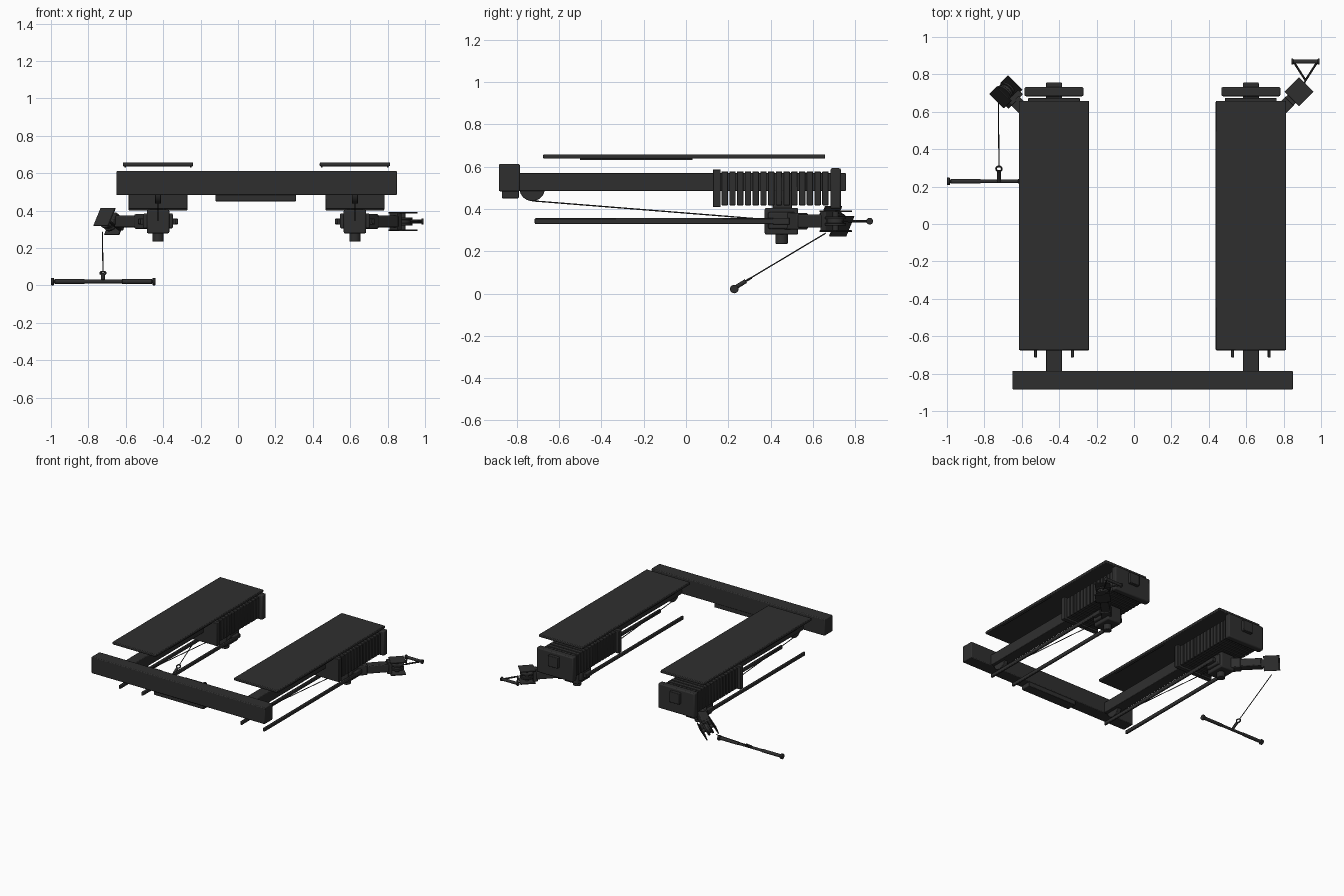
import bpy, math
from mathutils import Vector, Matrix

if "Cube" in bpy.data.objects:
    bpy.data.objects.remove(bpy.data.objects["Cube"], do_unlink=True)


def material(name, c):
    m = bpy.data.materials.new(name)
    m.use_nodes = True
    m.diffuse_color = (*c, 1)
    m.node_tree.nodes["Principled BSDF"].inputs["Base Color"].default_value = (*c, 1)
    return m


BLACK = material("matte charcoal", (0.028, 0.028, 0.028))


def finish(name, bevel=0.0):
    ob = bpy.context.object
    ob.name = name
    ob.data.materials.append(BLACK)
    if bevel:
        b = ob.modifiers.new("soft edges", 'BEVEL')
        b.width, b.segments, b.limit_method = bevel, 2, 'ANGLE'
    bpy.ops.object.shade_smooth_by_angle(angle=math.radians(35))
    return ob


def box(name, lo, hi, bevel=0.004, frame=Matrix()):
    """Box between two corners, given in the coordinates of frame."""
    lo, hi = Vector(lo), Vector(hi)
    bpy.ops.mesh.primitive_cube_add(size=1)
    ob = bpy.context.object
    ob.data.transform(Matrix.Translation((lo + hi) / 2) @ Matrix.Diagonal((*(hi - lo), 1)))
    ob.data.transform(frame)
    return finish(name, bevel)


def rod(name, p, q, r, sides=16, bevel=0.0, frame=Matrix()):
    """Cylinder from p to q, given in the coordinates of frame."""
    p, q = frame @ Vector(p), frame @ Vector(q)
    bpy.ops.mesh.primitive_cylinder_add(vertices=sides, radius=r, depth=(q - p).length)
    turn = (q - p).to_track_quat('Z', 'Y').to_matrix().to_4x4()
    bpy.context.object.data.transform(Matrix.Translation((p + q) / 2) @ turn)
    return finish(name, bevel)


# Front crossbar and its foot
box("crossbar", (-0.65, -0.885, 0.483), (0.85, -0.785, 0.612), 0.006)
box("crossbar_foot", (-0.12, -0.87, 0.45), (0.31, -0.79, 0.49))


def station(side, cx, yaw, roll):
    at = Matrix.Translation((cx, 0, 0))

    def part(name, lo, hi, bevel=0.004):
        box(f"{side}_{name}", lo, hi, bevel, at)

    # Top board with thin edge strips beneath
    part("board", (-0.188, -0.675, 0.637), (0.188, 0.658, 0.658), 0.005)
    for x in (-0.176, 0.176):
        part("board_strip", (x - 0.004, -0.5, 0.630), (x + 0.004, 0.03, 0.638), 0)

    # Main rail running front to back
    part("rail", (-0.042, -0.79, 0.485), (0.042, 0.756, 0.57))

    # Weight stack: front plate, thin plates, rear plate
    part("stack_front_plate", (-0.158, 0.127, 0.408), (0.158, 0.163, 0.587))
    for i in range(14):
        y = 0.168 + i * 0.0366
        part("weight_plate", (-0.138, y, 0.417), (0.138, y + 0.030, 0.577), 0.003)
    part("stack_rear_plate", (-0.158, 0.683, 0.40), (0.158, 0.732, 0.592), 0.008)

    # Guide rods below the rail
    for x in (-0.098, 0.098):
        part("guide_rod", (x - 0.008, -0.715, 0.328), (x + 0.008, 0.45, 0.356), 0.005)
    part("guide_bracket", (-0.106, 0.41, 0.326), (0.106, 0.49, 0.358))

    # Front pulley and the cable back to the carriage
    rod(f"{side}_front_pulley", (-0.016, -0.727, 0.497), (0.016, -0.727, 0.497), 0.06, 32, 0.003, at)
    rod(f"{side}_drive_cable", (0, -0.727, 0.438), (0, 0.38, 0.35), 0.003, 8, 0, at)

    # Carriage with a locking knob
    part("carriage", (-0.06, 0.372, 0.278), (0.06, 0.53, 0.405), 0.008)
    part("carriage_collar", (-0.08, 0.388, 0.305), (0.08, 0.515, 0.385), 0.008)
    part("carriage_neck", (-0.04, 0.41, 0.39), (0.04, 0.5, 0.49))
    rod(f"{side}_knob", (0, 0.452, 0.235), (0, 0.452, 0.3), 0.03, 20, 0.004, at)

    # Swing arm, with x along the arm
    arm = Matrix.Translation((cx, 0.45, 0.342)) @ Matrix.Rotation(yaw, 4, 'Z')
    box(f"{side}_arm_root", (0.03, -0.036, -0.039), (0.145, 0.036, 0.039), 0.006, arm)
    box(f"{side}_arm", (0.1, -0.032, -0.031), (0.30, 0.032, 0.031), 0.006, arm)

    # Swivel pulley between two square cheek plates
    head = arm @ Matrix.Translation((0.364, 0, 0)) @ Matrix.Rotation(roll, 4, 'X')
    for z in (-0.047, 0.047):
        box(f"{side}_cheek_plate", (-0.055, -0.055, z - 0.004), (0.055, 0.055, z + 0.004), 0.002, head)
    rod(f"{side}_swivel_axle", (0, 0, -0.047), (0, 0, 0.047), 0.014, 16, 0, head)
    for z in (-0.015, 0.015):
        rod(f"{side}_pulley_rim", (0, 0, z - 0.006), (0, 0, z + 0.006), 0.05, 32, 0.002, head)
    rod(f"{side}_pulley_core", (0, 0, -0.012), (0, 0, 0.012), 0.04, 32, 0, head)
    box(f"{side}_swivel_block", (-0.075, -0.03, -0.047), (-0.04, 0.03, 0.047), 0.004, head)


station("right", -0.4275, math.radians(135), math.radians(-60))
station("left", 0.625, math.radians(45), 0)

# Long bar hanging on the right cable
ring_at = Vector((-0.722, 0.295, 0.066))
rod("right_cable", (-0.725, 0.66, 0.285), ring_at + Vector((0, 0.015, 0.01)), 0.003, 8)
bpy.ops.mesh.primitive_torus_add(location=ring_at, rotation=(math.radians(30), 0, 0),
                                 major_radius=0.015, minor_radius=0.005,
                                 major_segments=20, minor_segments=8)
finish("bar_ring")
rod("bar_stem", (-0.722, 0.228, 0.025), (-0.722, 0.283, 0.059), 0.010)
rod("long_bar", (-0.99, 0.228, 0.021), (-0.45, 0.228, 0.021), 0.010)
for x0, x1 in ((-0.98, -0.82), (-0.62, -0.46)):
    rod("bar_grip", (x0, 0.228, 0.021), (x1, 0.228, 0.021), 0.0125, 16, 0.002)
for x in (-0.992, -0.449):
    rod("bar_end_cap", (x - 0.008, 0.228, 0.021), (x + 0.008, 0.228, 0.021), 0.02, 20, 0.003)

# Triangular hand grip on the left cable
apex = Vector((0.917, 0.768, 0.342))
rod("left_cable", (0.90, 0.72, 0.342), apex, 0.004, 8)
for x in (0.853, 0.981):
    rod("grip_strap", apex, (x, 0.868, 0.342), 0.006, 10)
rod("grip_bar", (0.845, 0.868, 0.342), (0.989, 0.868, 0.342), 0.011)
for x in (0.847, 0.987):
    rod("grip_end_cap", (x - 0.005, 0.868, 0.342), (x + 0.005, 0.868, 0.342), 0.016, 20, 0.002)
